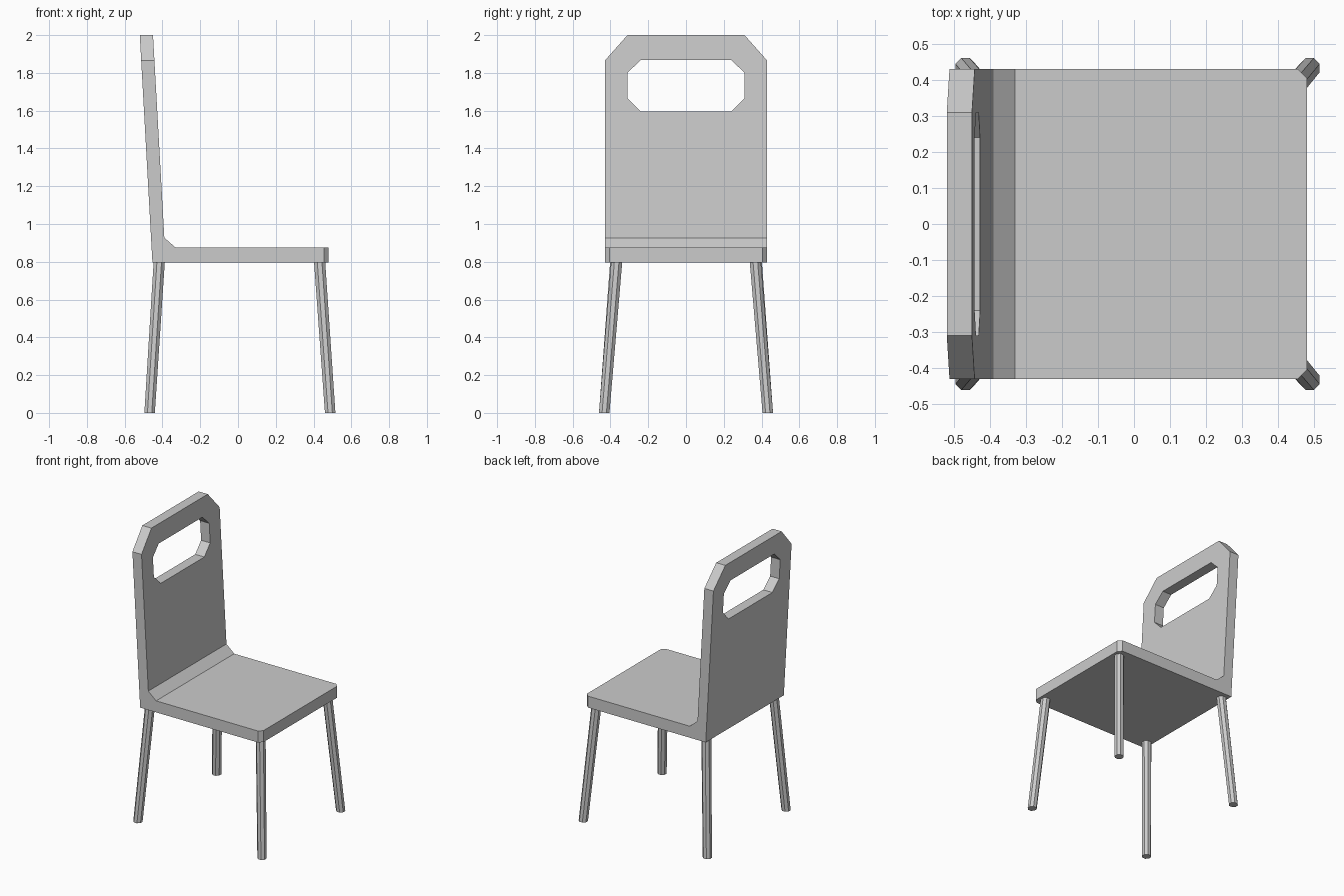
import bpy, bmesh
from math import cos, sin, pi
from mathutils import Vector

if "Cube" in bpy.data.objects:
    bpy.data.objects.remove(bpy.data.objects["Cube"])


def make_object(name, bm):
    bmesh.ops.recalc_face_normals(bm, faces=bm.faces)
    mesh = bpy.data.meshes.new(name)
    bm.to_mesh(mesh)
    bm.free()
    obj = bpy.data.objects.new(name, mesh)
    bpy.context.collection.objects.link(obj)
    return obj


def prism(points, offset):
    """Closed solid from a planar outline swept by an offset."""
    bm = bmesh.new()
    face = bm.faces.new([bm.verts.new(p) for p in points])
    swept = bmesh.ops.extrude_face_region(bm, geom=[face], use_keep_orig=True)
    verts = [g for g in swept["geom"] if isinstance(g, bmesh.types.BMVert)]
    bmesh.ops.translate(bm, verts=verts, vec=offset)
    bmesh.ops.recalc_face_normals(bm, faces=bm.faces)
    return bm


# Seat and back: one L-shaped side profile swept across the width
W = 0.43
profile = [(-0.453, 0.795), (0.48, 0.795), (0.48, 0.875), (-0.33, 0.875),
           (-0.39, 0.927), (-0.45, 2.0), (-0.52, 2.0)]
bm = prism([(x, -W, z) for x, z in profile], (0, 2 * W, 0))

# Cut front seat corners
corners = [e for e in bm.edges if all(v.co.x > 0.47 for v in e.verts)
           and abs(e.verts[0].co.z - e.verts[1].co.z) > 0.05]
bmesh.ops.bevel(bm, geom=corners, offset=0.025, offset_type='OFFSET',
                segments=1, affect='EDGES')

# Cut upper back corners
for s in (-1, 1):
    cut = bmesh.ops.bisect_plane(bm, geom=bm.verts[:] + bm.edges[:] + bm.faces[:],
                                 plane_co=(0, s * 0.31, 2.0),
                                 plane_no=Vector((0, s * 0.135, 0.12)).normalized(),
                                 clear_outer=True)
    edges = [g for g in cut["geom_cut"] if isinstance(g, bmesh.types.BMEdge)]
    bmesh.ops.holes_fill(bm, edges=edges, sides=0)
seat = make_object("seat_and_back", bm)

# Handle opening with clipped corners
hole = [(-0.24, 1.595), (0.24, 1.595), (0.31, 1.665), (0.31, 1.80),
        (0.24, 1.868), (-0.24, 1.868), (-0.31, 1.80), (-0.31, 1.665)]
cutter = make_object("handle_cutter", prism([(-0.7, y, z) for y, z in hole], (0.5, 0, 0)))
cutter.hide_render = True
mod = seat.modifiers.new("handle_opening", 'BOOLEAN')
mod.operation = 'DIFFERENCE'
mod.solver = 'EXACT'
mod.object = cutter
bpy.context.view_layer.objects.active = seat
bpy.ops.object.modifier_apply(modifier=mod.name)
bpy.data.objects.remove(cutter, do_unlink=True)


# Splayed eight-sided legs
def leg(name, foot, top):
    bm = bmesh.new()
    rings = []
    for (x, y), z, r in ((foot, 0.0, 0.03), (top, 0.80, 0.032)):
        rings.append([bm.verts.new((x + r * cos(pi / 8 + k * pi / 4),
                                    y + r * sin(pi / 8 + k * pi / 4), z))
                      for k in range(8)])
    low, high = rings
    for k in range(8):
        j = (k + 1) % 8
        bm.faces.new((low[k], low[j], high[j], high[k]))
    bm.faces.new(low[::-1])
    bm.faces.new(high)
    make_object(name, bm)


for s, side in ((-1, "right"), (1, "left")):
    leg("front_leg_" + side, (0.488, s * 0.433), (0.432, s * 0.367))
    leg("back_leg_" + side, (-0.468, s * 0.433), (-0.417, s * 0.372))
